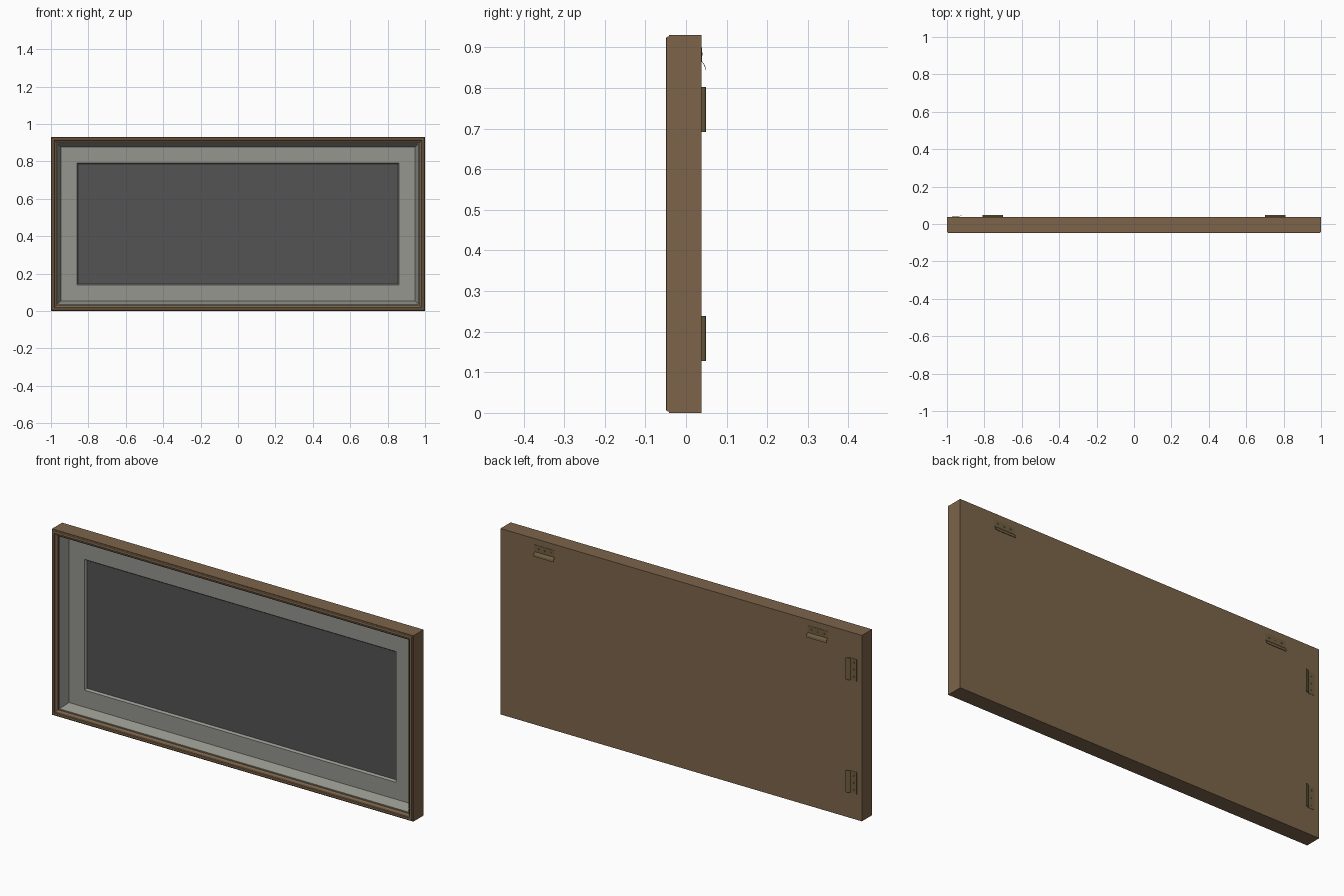
import bpy, bmesh, math
from mathutils import Matrix, Vector

if "Cube" in bpy.data.objects:
    bpy.data.objects.remove(bpy.data.objects["Cube"])

W, H, BACK = 2.0, 0.93, 0.038

def mat(name, rgb):
    m = bpy.data.materials.new(name)
    lin = [((c / 255 + 0.055) / 1.055) ** 2.4 for c in rgb]
    m.diffuse_color = (*lin, 1)
    m.use_nodes = True
    m.node_tree.nodes["Principled BSDF"].inputs["Base Color"].default_value = m.diffuse_color
    return m

WOOD = mat("brown wood", (124, 100, 74))
MOUNT = mat("grey mount", (148, 150, 141))
PICTURE = mat("dark grey picture", (84, 84, 84))
METAL = mat("bronze metal", (112, 95, 66))

def finish(bm, name, material):
    me = bpy.data.meshes.new(name)
    bm.to_mesh(me)
    bm.free()
    ob = bpy.data.objects.new(name, me)
    bpy.context.collection.objects.link(ob)
    me.materials.append(material)
    return ob

def rect_loops(name, profile, material, cap_first=False, cap_last=False):
    """Mitred rectangular sweep; profile holds (inset, y) pairs."""
    bm = bmesh.new()
    rings = []
    for d, y in profile:
        x = W / 2 - d
        rings.append([bm.verts.new(p) for p in
                      ((-x, y, d), (x, y, d), (x, y, H - d), (-x, y, H - d))])
    for a, b in zip(rings, rings[1:]):
        for i in range(4):
            j = (i + 1) % 4
            bm.faces.new((a[i], a[j], b[j], b[i]))
    if cap_first:
        bm.faces.new(rings[0][::-1])
    if cap_last:
        bm.faces.new(rings[-1])
    return finish(bm, name, material)

# moulded wooden frame with solid back board
rect_loops("frame", [(0, BACK), (0, -0.042), (0.003, -0.042), (0.005, -0.048),
                     (0.008, -0.049), (0.016, -0.049), (0.018, -0.044),
                     (0.025, -0.042), (0.030, -0.036), (0.030, -0.030)],
           WOOD, cap_first=True)
# sloped liner and flat mount with a bevelled window
rect_loops("mount", [(0.030, -0.030), (0.034, -0.030), (0.053, 0.016),
                     (0.138, 0.016), (0.145, 0.026)], MOUNT)
# picture panel
rect_loops("picture", [(0.145, 0.026)], PICTURE, cap_last=True)

# bent hanger clip: cross-section (y out, z up from clip centre), extruded in width
SECTION = [(0, 0.0275), (0, -0.007), (0.0075, -0.0175), (0.0095, -0.0275)]
T = 0.0015

def hanger(name, x, z, angle):
    bm = bmesh.new()
    outline = [(y + T, h) for y, h in SECTION] + [(y, h) for y, h in reversed(SECTION)]
    ends = [[bm.verts.new((s * 0.055, y, h)) for y, h in outline] for s in (-1, 1)]
    n, k = len(outline), len(SECTION)
    for i in range(n):
        j = (i + 1) % n
        bm.faces.new((ends[0][i], ends[0][j], ends[1][j], ends[1][i]))
    for e in ends:
        for i in range(k - 1):
            bm.faces.new((e[i], e[i + 1], e[n - 2 - i], e[n - 1 - i]))
    # three flat screw heads
    for sx in (-0.035, 0, 0.035):
        bmesh.ops.create_cone(bm, cap_ends=True, segments=10, radius1=0.004,
                              radius2=0.003, depth=0.001,
                              matrix=Matrix.Translation((sx, T + 0.0005, 0.011))
                              @ Matrix.Rotation(-math.pi / 2, 4, 'X'))
    bmesh.ops.recalc_face_normals(bm, faces=bm.faces[:])
    ob = finish(bm, name, METAL)
    ob.matrix_world = Matrix.Translation((x, BACK, z)) @ Matrix.Rotation(angle, 4, 'Y')

# landscape pair on the top rail, portrait pair along one side
for i, x in enumerate((-0.755, 0.755)):
    hanger(f"top_hanger_{i + 1}", x, 0.8725, 0)
for i, z in enumerate((0.183, 0.747)):
    hanger(f"side_hanger_{i + 1}", -0.945, z, -math.pi / 2)
